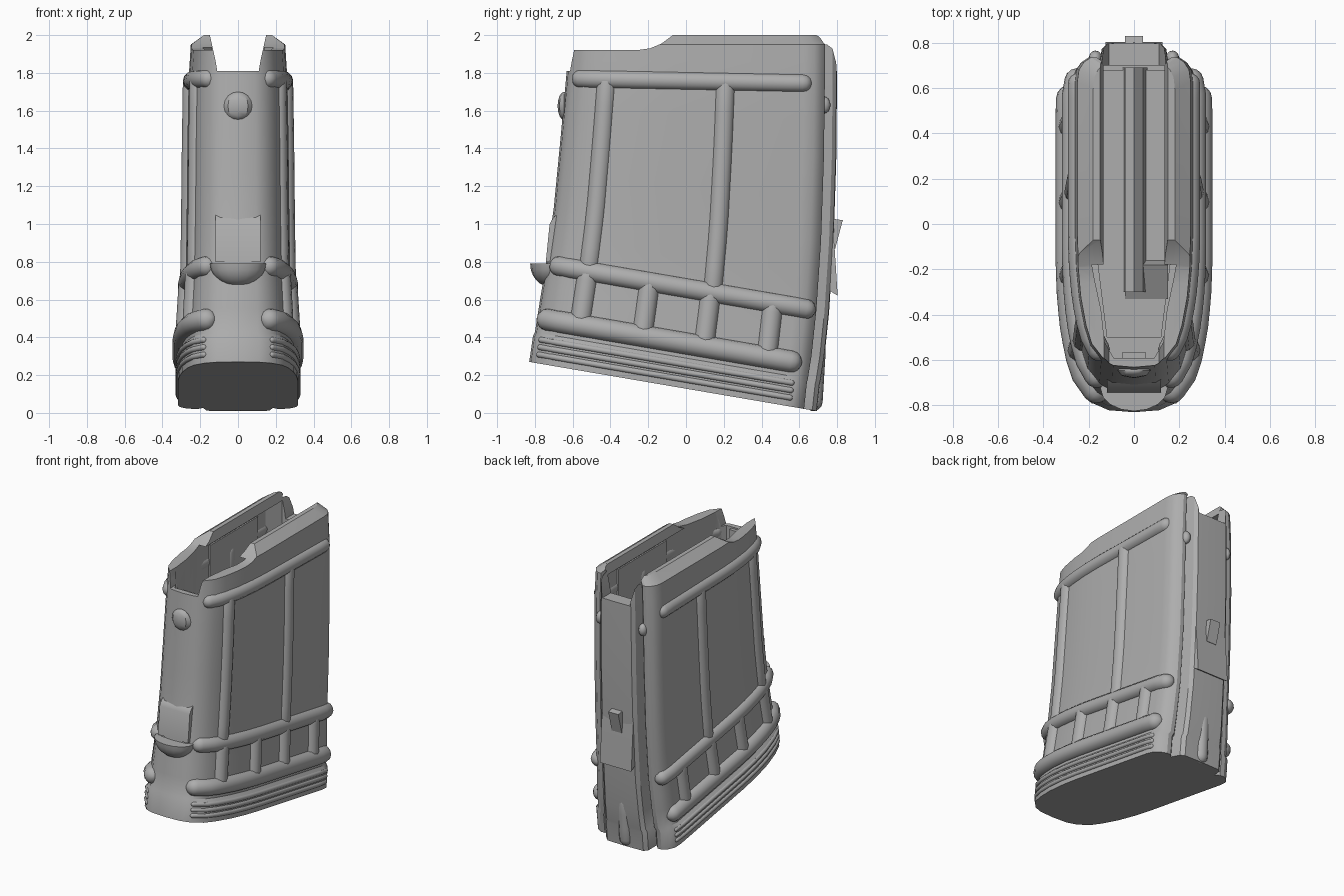
import bpy, bmesh, math
from mathutils import Vector

cube = bpy.data.objects.get("Cube")
if cube:
    bpy.data.objects.remove(cube)

GREY = (0.42, 0.42, 0.42, 1)
mat = bpy.data.materials.new("grey polymer")
mat.use_nodes = True
mat.diffuse_color = GREY
bsdf = mat.node_tree.nodes["Principled BSDF"]
bsdf.inputs["Base Color"].default_value = GREY
bsdf.inputs["Roughness"].default_value = 0.6

# Shell stations: height at y=0, front y, back y, half width
STATIONS = [(.128, -.83, .625, .318), (.27, -.81, .64, .318), (.29, -.8, .645, .3),
            (.42, -.78, .665, .293), (.66, -.742, .69, .278), (1, -.7, .715, .272),
            (1.4, -.665, .73, .268), (1.76, -.635, .735, .262), (1.95, -.62, .735, .25),
            (2, -.62, .7, .18)]
# Half cross-section: fraction front to back, fraction of half width
SECTION = [(0, 0), (.006, .35), (.025, .55), (.07, .74), (.13, .84), (.22, .93), (.32, .98),
           (.42, 1), (.92, 1), (.96, .97), (.985, .88), (1, .76), (1, .66), (.98, .58),
           (1.03, .53), (1.045, .45), (1.047, 0)]


def lerp_table(table, key):
    for a, b in zip(table, table[1:]):
        if key <= b[0]:
            break
    t = (key - a[0]) / (b[0] - a[0])
    return [p + (q - p) * t for p, q in zip(a, b)]


def tilt(h):
    return -.171 * min(1, max(0, (1.9 - h) / 1.24))


def on_shell(h, v, w):
    _, yf, yb, hw = lerp_table(STATIONS, h)
    y = yf + v * (yb - yf)
    return Vector((w * hw, y, h + tilt(h) * y))


def wall(h, v, inset=0.0):
    """Point on the +x wall, moved inward along the plan normal."""
    p = on_shell(h, *lerp_table(SECTION, v))
    d = on_shell(h, *lerp_table(SECTION, v + .01)) - on_shell(h, *lerp_table(SECTION, v - .01))
    return p - Vector((d.y, -d.x, 0)).normalized() * inset


def finish(name, bm, smooth=35):
    bmesh.ops.recalc_face_normals(bm, faces=bm.faces)
    me = bpy.data.meshes.new(name)
    bm.to_mesh(me)
    bm.free()
    me.materials.append(mat)
    ob = bpy.data.objects.new(name, me)
    bpy.context.collection.objects.link(ob)
    bpy.ops.object.select_all(action='DESELECT')
    ob.select_set(True)
    bpy.context.view_layer.objects.active = ob
    bpy.ops.object.shade_smooth_by_angle(angle=math.radians(smooth))
    return ob


def loft(name, rings):
    bm = bmesh.new()
    rows = [[bm.verts.new(p) for p in r] for r in rings]
    n = len(rows[0])
    for a, b in zip(rows, rows[1:]):
        for i in range(n):
            j = (i + 1) % n
            bm.faces.new((a[i], a[j], b[j], b[i]))
    bm.faces.new(rows[0])
    bm.faces.new(rows[-1])
    return finish(name, bm)


def prism(name, outline, axis, lo, hi):
    """Extrude a 2D outline along an axis; hi end may be given per axis."""
    def place(p, d):
        c = list(p)
        c.insert(axis, d)
        return c
    return loft(name, [[place(p, d) for p in outline] for d in (lo, hi)])


def mirrored(half):
    return half + [(-x, y) for x, y in reversed(half)]


def tube(name, pts, r, sides=12):
    """Round-ended rib along a path."""
    first, last = (pts[0] - pts[1]).normalized(), (pts[-1] - pts[-2]).normalized()
    caps = [math.radians(a) for a in (80, 50, 25)]
    path = [(pts[0] + first * r * math.sin(a), r * math.cos(a)) for a in caps]
    path += [(p, r) for p in pts]
    path += [(pts[-1] + last * r * math.sin(a), r * math.cos(a)) for a in reversed(caps)]
    rings = []
    for i, (p, rad) in enumerate(path):
        t = (path[min(i + 1, len(path) - 1)][0] - path[max(i - 1, 0)][0]).normalized()
        u = t.cross(Vector((1, .05, .03))).normalized()
        w = t.cross(u)
        rings.append([p + (u * math.cos(k) + w * math.sin(k)) * rad
                      for k in (2 * math.pi * s / sides for s in range(sides))])
    return loft(name, rings)


def both_sides(name, pts, r):
    tube("left_" + name, pts, r)
    tube("right_" + name, [Vector((-p.x, p.y, p.z)) for p in pts], r)


def along(h, v0, v1, inset, n=18):
    return [wall(h, v0 + (v1 - v0) * i / n, inset) for i in range(n + 1)]


def upright(v, h0, h1, inset, n=8):
    return [wall(h0 + (h1 - h0) * i / n, v, inset) for i in range(n + 1)]


def ball(name, loc, scale, u=12, v=8, lower_half=False):
    bm = bmesh.new()
    bmesh.ops.create_uvsphere(bm, u_segments=u, v_segments=v, radius=1)
    if lower_half:
        cut = bmesh.ops.bisect_plane(bm, geom=bm.verts[:] + bm.edges[:] + bm.faces[:],
                                     plane_co=(0, 0, 0), plane_no=(0, 0, 1), clear_outer=True)
        bmesh.ops.holes_fill(bm, edges=[e for e in bm.edges if e.is_boundary])
    for p in bm.verts:
        p.co = Vector(loc) + Vector([a * b for a, b in zip(p.co, scale)])
    return finish(name, bm)


def carve(body, cutter):
    m = body.modifiers.new("cut", 'BOOLEAN')
    m.operation, m.solver, m.object = 'DIFFERENCE', 'EXACT', cutter
    bpy.context.view_layer.objects.active = body
    bpy.ops.object.modifier_apply(modifier="cut")
    bpy.data.objects.remove(cutter)


# Main shell
heights = sorted({s[0] for s in STATIONS} | {.54, .83, 1.2, 1.58, 1.86})
full = SECTION + [(v, -w) for v, w in reversed(SECTION[1:-1])]
shell = loft("magazine_shell", [[on_shell(h, v, w) for v, w in full] for h in heights])

# Feed opening: stepped front rim, tapered slot, inner cavity
carve(shell, prism("rim_cutter", [(-1, 1.92), (-.26, 1.92), (-.19, 1.93), (-.13, 1.955),
                                  (-.07, 2.0), (-.07, 2.1), (-1, 2.1)], 0, -1, 1))
carve(shell, prism("slot_cutter", mirrored([(.11, 1.81), (.118, 1.86), (.16, 2.05)]), 1, -1, 1))
carve(shell, prism("cavity_cutter", mirrored([(.09, -.59), (.13, -.52), (.145, -.38), (.175, -.24),
                                              (.2, -.1), (.2, .6), (.14, .7)]), 2, 1.55, 1.935))
bpy.context.view_layer.objects.active = shell
shell.select_set(True)
bpy.ops.object.shade_smooth_by_angle(angle=math.radians(30))

# Follower inside the opening, with raised cartridge ridge
prism("follower_plate", mirrored([(.12, -.5), (.17, -.1), (.17, .68)]), 2, 1.54, 1.62)
prism("follower_ridge", [(-.05, 1.58), (-.04, 1.72), (.0, 1.74), (.04, 1.7), (.06, 1.58)],
      1, -.3, .69)
prism("follower_stop", [(-.33, 1.58), (-.33, 1.62), (-.18, 1.7), (-.15, 1.58)], 0, -.04, .15)
prism("front_inner_tab", mirrored([(.05, -.62), (.05, -.565)]), 2, 1.7, 1.8)
for side, s in (("left", 1), ("right", -1)):
    prism(side + "_inner_panel", [(s * .205, -.05), (s * .19, -.05), (s * .19, .5), (s * .205, .5)],
          2, 1.6, 1.88)

# Side ribs: long bands, uprights, short braces, base ridges
both_sides("top_rib", along(1.757, .05, .915, .02), .05)
both_sides("middle_rib", along(.66, .045, .965, .015), .055)
both_sides("lower_rib", along(.367, .035, .93, .01), .06)
for i, v in enumerate((.155, .616)):
    both_sides(f"upright_rib_{i + 1}", upright(v, .66, 1.74, .025), .055)
for i, v in enumerate((.155, .384, .61, .84)):
    both_sides(f"short_brace_{i + 1}", upright(v, .39, .64, .02), .058)
for i, h in enumerate((.175, .215, .255)):
    both_sides(f"base_ridge_{i + 1}", along(h, .03, .945, .004), .016)

# Front details
ball("front_knob", (0, -.645, 1.625), (.075, .035, .075), 8, 8)
ball("front_ledge", (0, -.725, .79), (.148, .1, .12), 16, 12, lower_half=True)
prism("front_step", [(-.66, 1.07), (-.705, 1.03), (-.722, 1.0), (-.742, .8), (-.66, .8)],
      0, -.12, .12)

# Rear details: catch plate with tooth, base pill, small studs
prism("catch_plate", [(.74, 1.02), (.775, 1.02), (.787, .87), (.803, .62), (.74, .66)],
      0, -.125, .125)
prism("catch_tooth", [(.76, 1.03), (.83, 1.02), (.79, .87), (.76, .87)], 0, -.04, .04)
tube("rear_pill", [Vector((0, .67 + .06 * z, z)) for z in (.06, .15, .25, .33)], .05)
for side, s in (("left", 1), ("right", -1)):
    ball(side + "_rear_stud", (s * .17, .73, 1.63), (.03, .035, .045))
